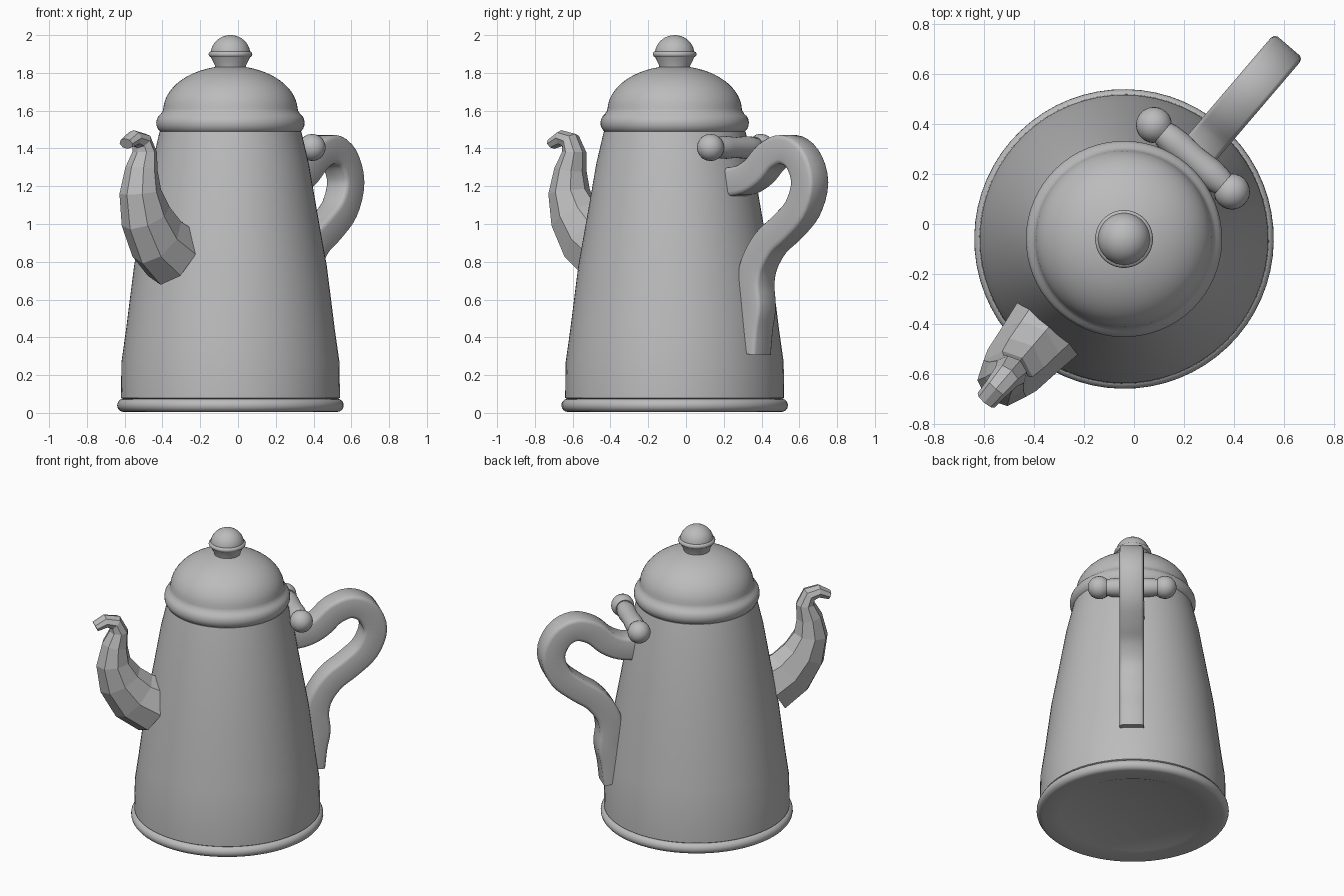
import bpy, bmesh, math
from mathutils import Vector

if "Cube" in bpy.data.objects:
    bpy.data.objects.remove(bpy.data.objects["Cube"])

metal = bpy.data.materials.new("grey_metal")
GREY = (0.5, 0.5, 0.5, 1)
metal.diffuse_color = GREY
metal.use_nodes = True
metal.node_tree.nodes["Principled BSDF"].inputs["Base Color"].default_value = GREY

CENTRE = Vector((-0.04, -0.06, 0))
TURN = math.radians(49.5)            # handle direction; the spout is opposite
OUT = Vector((math.cos(TURN), math.sin(TURN), 0))
SIDE = Vector((OUT.y, -OUT.x, 0))
UP = Vector((0, 0, 1))


def skin(name, rings, smooth=None):
    """Join closed rings of points into a capped solid."""
    bm = bmesh.new()
    loops = [[bm.verts.new(p) for p in ring] for ring in rings]
    n = len(loops[0])
    for a, b in zip(loops, loops[1:]):
        for i in range(n):
            j = (i + 1) % n
            bm.faces.new((a[i], a[j], b[j], b[i]))
    bm.faces.new(loops[0][::-1])
    bm.faces.new(loops[-1])
    bmesh.ops.recalc_face_normals(bm, faces=bm.faces)
    mesh = bpy.data.meshes.new(name)
    bm.to_mesh(mesh)
    bm.free()
    mesh.materials.append(metal)
    obj = bpy.data.objects.new(name, mesh)
    bpy.context.collection.objects.link(obj)
    if smooth:
        bpy.ops.object.select_all(action="DESELECT")
        obj.select_set(True)
        bpy.context.view_layer.objects.active = obj
        bpy.ops.object.shade_smooth_by_angle(angle=math.radians(smooth))
    return obj


def lathe(name, profile, origin=CENTRE, axis=UP, a=OUT, b=SIDE, sides=64):
    """Turn (radius, height) pairs around an axis."""
    turns = [math.tau * i / sides for i in range(sides)]
    rings = [[origin + axis * h + (a * math.cos(t) + b * math.sin(t)) * r
              for t in turns] for r, h in profile]
    return skin(name, rings, 40)


def arc(r, h, rr, rh, start, end, steps=8):
    """Elliptical arc of a turned profile, in degrees."""
    angles = [math.radians(start + (end - start) * i / steps) for i in range(steps + 1)]
    return [(r + rr * math.cos(t), h + rh * math.sin(t)) for t in angles]


def smooth_path(points, steps):
    """Catmull-Rom interpolation through tuples of any length."""
    pts = [Vector(p) for p in points]
    pts = [pts[0] * 2 - pts[1]] + pts + [pts[-1] * 2 - pts[-2]]
    path = []
    for p, q, r, s in zip(pts, pts[1:], pts[2:], pts[3:]):
        for i in range(steps):
            t = i / steps
            path.append((q * 2 + (r - p) * t + (p * 2 - q * 5 + r * 4 - s) * t ** 2
                         + (q * 3 - p - r * 3 + s) * t ** 3) / 2)
    return path + [pts[-2]]


def sweep(name, path, section, direction, smooth=None):
    """Sweep a section along (reach, height, half width, half depth) points."""
    rings = []
    for i, p in enumerate(path):
        before, after = path[max(i - 1, 0)], path[min(i + 1, len(path) - 1)]
        run, rise = after[0] - before[0], after[1] - before[1]
        size = math.hypot(run, rise)
        normal = (direction * -rise + UP * run) / size
        rings.append([CENTRE + direction * p[0] + UP * p[1]
                      + SIDE * (u * p[2]) + normal * (v * p[3]) for u, v in section])
    return skin(name, rings, smooth)


# Body with its rolled foot
lathe("body", [(0.43, 0.02), (0.45, 0.012)] + arc(0.565, 0.04, 0.035, 0.035, -90, 80)
      + [(0.58, 0.08), (0.577, 0.27), (0.553, 0.44), (0.51, 0.78),
         (0.46, 1.06), (0.415, 1.32), (0.375, 1.49)])

# Domed lid with a rounded rim
lathe("lid", [(0.34, 1.48)] + arc(0.345, 1.535, 0.048, 0.055, -90, 60)
      + [(0.358, 1.6)] + arc(0, 1.6, 0.356, 0.237, 3, 82, 14))

# Knob: flared neck, thin collar and ball
lathe("knob_neck", [(0.08, 1.82), (0.083, 1.84), (0.105, 1.885)], sides=32)
lathe("knob_collar", arc(0.1, 1.899, 0.016, 0.016, -90, 90), sides=32)
lathe("knob_ball", arc(0, 1.9, 0.105, 0.1, 0, 88, 10), sides=32)

# Hinge barrel with ball ends
half = [(0.055, 0), (0.06, 0.08), (0.057, 0.13), (0.05, 0.16)]
half += arc(0, 0.205, 0.072, 0.072, -40, 88, 10)
barrel = [(r, -h) for r, h in half[:0:-1]] + half
lathe("hinge", barrel, CENTRE + OUT * 0.425 + UP * 1.405, SIDE, OUT, UP, 24)

# Strap handle with softened edges
quarter = [(1, 0.7), (0.93, 0.91), (0.78, 1)]
rounded = (quarter + [(-u, v) for u, v in quarter[::-1]]
           + [(-u, -v) for u, v in quarter] + [(u, -v) for u, v in quarter[::-1]])
grip = [(0.40, 1.22), (0.5, 1.235), (0.59, 1.28), (0.68, 1.36), (0.79, 1.395),
        (0.89, 1.345), (0.94, 1.22), (0.89, 1.08), (0.78, 0.98), (0.67, 0.90),
        (0.59, 0.79), (0.565, 0.68), (0.575, 0.56), (0.555, 0.45), (0.54, 0.315)]
sweep("handle", smooth_path([(r, z, 0.076, 0.076) for r, z in grip], 4),
      rounded, OUT, 45)

# Faceted eight-sided spout with a curled lip
octagon = [(math.cos(math.tau * i / 8), math.sin(math.tau * i / 8)) for i in range(8)]
spout = [(0.47, 0.84, 0.16, 0.19), (0.60, 0.92, 0.14, 0.175), (0.69, 1.04, 0.128, 0.145),
         (0.735, 1.17, 0.112, 0.11), (0.725, 1.29, 0.09, 0.082), (0.70, 1.38, 0.07, 0.06),
         (0.725, 1.44, 0.058, 0.05), (0.785, 1.455, 0.05, 0.042), (0.85, 1.425, 0.045, 0.03)]
sweep("spout", [Vector(p) for p in spout], octagon, -OUT)
